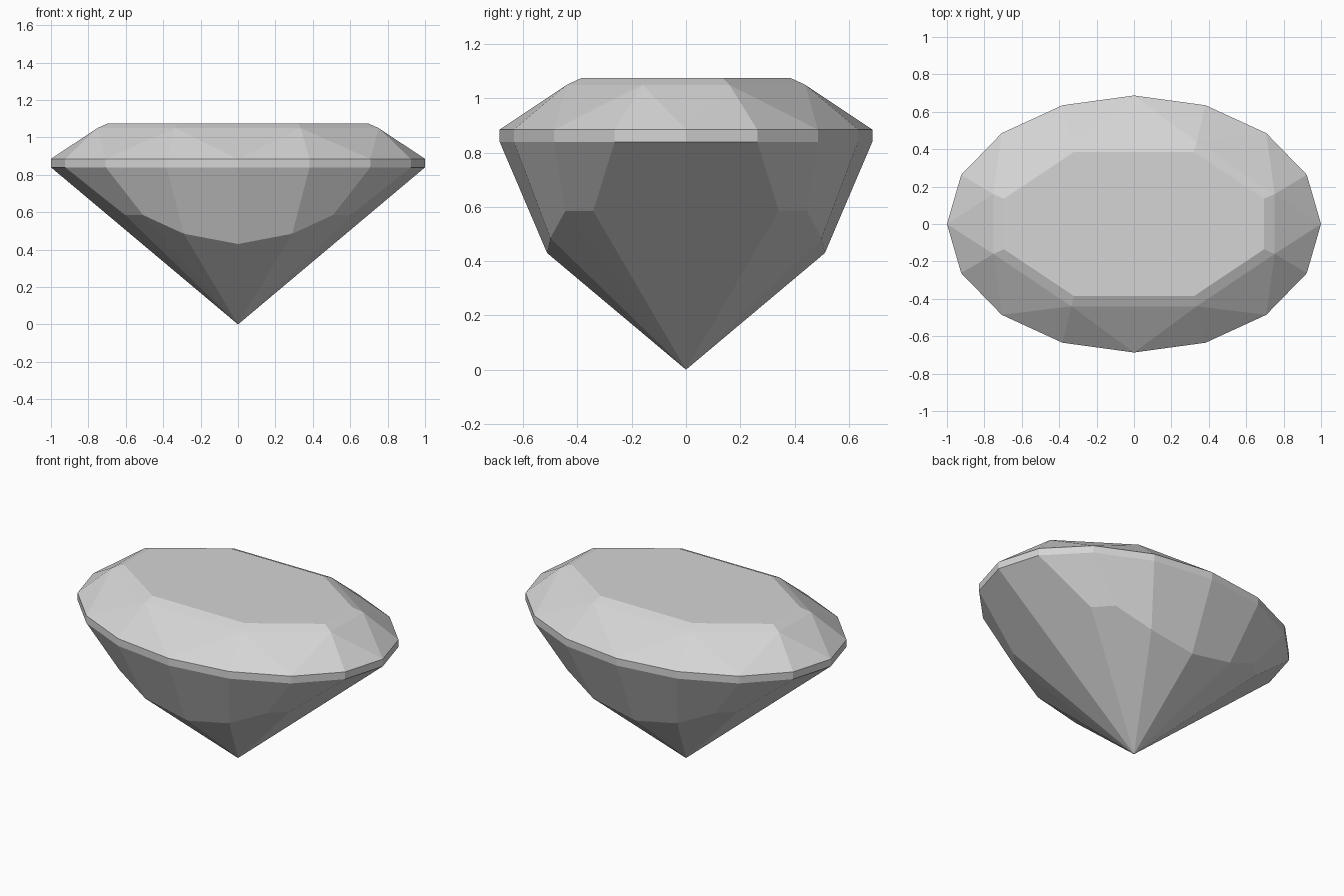
import bpy
import bmesh
import math

cube = bpy.data.objects.get("Cube")
if cube:
    bpy.data.objects.remove(cube, do_unlink=True)

HALF_DEPTH = 0.687

# Gem colour
grey = bpy.data.materials.new("pale_grey")
grey.use_nodes = True
colour = (0.66, 0.66, 0.66, 1)
grey.diffuse_color = colour
grey.node_tree.nodes["Principled BSDF"].inputs["Base Color"].default_value = colour


def girdle_ring(z):
    """Quarter of the sixteen-sided oval girdle."""
    angles = [i * math.pi / 8 for i in range(5)]
    return [(math.cos(a), HALF_DEPTH * math.sin(a), z) for a in angles]


def octagon_ring(side, front, z):
    """Quarter of an octagon, with the points on both axes."""
    return [(side[0], 0, z), (*side, z), (*front, z), (0, front[1], z)]


low = girdle_ring(0.84)
top = girdle_ring(0.885)
mid = octagon_ring((0.752, 0.16), (0.335, 0.44), 1.05)
table = octagon_ring((0.695, 0.135), (0.32, 0.386), 1.075)
pav = [(0.604, 0.342, 0.585), (0.508, 0.445, 0.585),
       (0.29, 0.5, 0.485), (0, 0.512, 0.43)]
culet = (0, 0, 0)

# Girdle band
faces = [(low[i], low[i + 1], top[i + 1], top[i]) for i in range(4)]

# Crown facets
faces += [(top[0], mid[1], mid[0]), (top[2], mid[2], mid[1]), (top[4], mid[3], mid[2])]
faces += [(top[i], top[i + 1], mid[1 + i // 2]) for i in range(4)]

# Bevel around the table, and the table
faces += [(mid[i], mid[i + 1], table[i + 1], table[i]) for i in range(3)]
faces.append((*table, (0, 0, table[0][2])))

# Pavilion facets
faces.append((low[0], low[1], pav[0], culet))
for i in range(3):
    faces.append((low[i + 1], low[i + 2], pav[i + 1], pav[i]))
    faces.append((pav[i], pav[i + 1], culet))

# Repeat the quarter in all four quadrants and join them
bm = bmesh.new()
for sx in (1, -1):
    for sy in (1, -1):
        for face in faces:
            bm.faces.new([bm.verts.new((x * sx, y * sy, z)) for x, y, z in face])
bmesh.ops.remove_doubles(bm, verts=bm.verts[:], dist=0.0005)
bmesh.ops.recalc_face_normals(bm, faces=bm.faces[:])
bmesh.ops.dissolve_limit(bm, angle_limit=math.radians(0.5),
                         verts=bm.verts[:], edges=bm.edges[:])

mesh = bpy.data.meshes.new("cut_gem")
bm.to_mesh(mesh)
bm.free()
mesh.materials.append(grey)
gem = bpy.data.objects.new("cut_gem", mesh)
bpy.context.collection.objects.link(gem)
